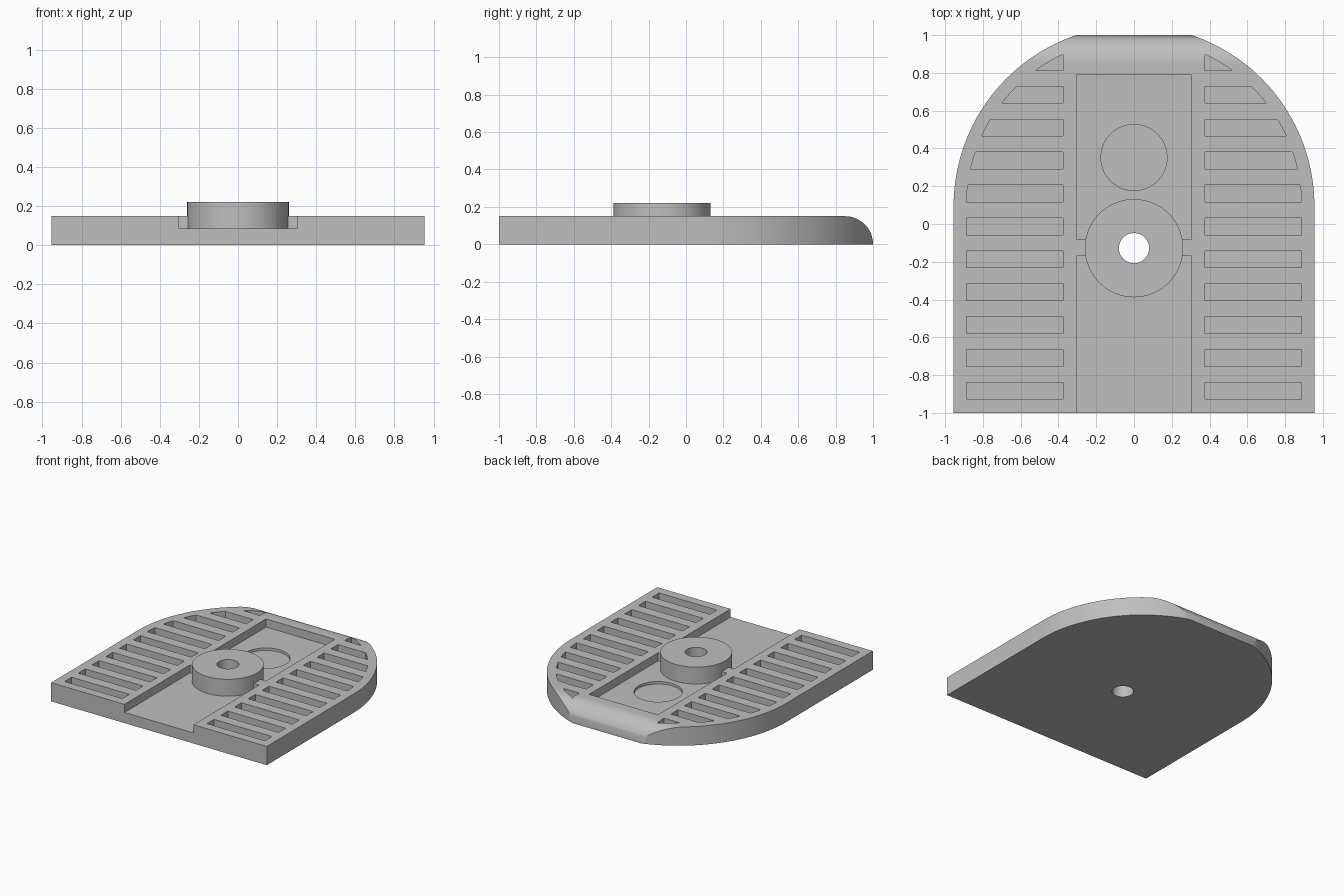
import bpy, bmesh
from math import pi, sin, cos, asin

if "Cube" in bpy.data.objects:
    bpy.data.objects.remove(bpy.data.objects["Cube"], do_unlink=True)

gray = bpy.data.materials.new("plain gray")
gray.use_nodes = True
gray.diffuse_color = (0.52, 0.52, 0.52, 1)
gray.node_tree.nodes["Principled BSDF"].inputs["Base Color"].default_value = gray.diffuse_color

THICK, FLOOR = 0.15, 0.085
HUB_Y = -0.128


def prism(name, points, direction):
    """Closed solid: a flat polygon swept along a direction."""
    bm = bmesh.new()
    face = bm.faces.new([bm.verts.new(p) for p in points])
    swept = bmesh.ops.extrude_face_region(bm, geom=[face])["geom"]
    moved = [g for g in swept if isinstance(g, bmesh.types.BMVert)]
    bmesh.ops.translate(bm, verts=moved, vec=direction)
    bmesh.ops.recalc_face_normals(bm, faces=bm.faces)
    mesh = bpy.data.meshes.new(name)
    bm.to_mesh(mesh)
    bm.free()
    mesh.materials.append(gray)
    obj = bpy.data.objects.new(name, mesh)
    bpy.context.collection.objects.link(obj)
    return obj


def upright(name, outline, bottom, top):
    return prism(name, [(x, y, bottom) for x, y in outline], (0, 0, top - bottom))


def circle(radius, y, count=72):
    return [(radius * cos(2 * pi * i / count), y + radius * sin(2 * pi * i / count))
            for i in range(count)]


def mirrored(half):
    """Complete a right-hand outline, listed front to back."""
    return half + [(-x, y) for x, y in reversed(half)]


def arch(radius, front, back):
    """Straight sides, round shoulders and a trimmed flat back."""
    centre = 0.095
    limit = asin((back - centre) / radius)
    return mirrored([(radius, front)] +
                    [(radius * cos(limit * i / 32), centre + radius * sin(limit * i / 32))
                     for i in range(33)])


def boolean(target, tool, operation):
    mod = target.modifiers.new(operation.lower(), "BOOLEAN")
    mod.object, mod.operation, mod.solver = tool, operation, "EXACT"
    bpy.ops.object.select_all(action="DESELECT")
    bpy.context.view_layer.objects.active = target
    target.select_set(True)
    bpy.ops.object.modifier_apply(modifier=mod.name)
    bpy.data.objects.remove(tool, do_unlink=True)


# Base plate with its back edge rounded over
plate = upright("base_plate", arch(0.955, -1, 1), 0, THICK)
side = [(-1, -1.2, -0.1), (-1, 1, -0.1)]
side += [(-1, 1 - THICK + THICK * cos(a), THICK * sin(a))
         for a in [i * pi / 48 for i in range(24)]]
side += [(-1, 1 - THICK, THICK), (-1, 1 - THICK, THICK + 0.0001), (-1, -1.2, THICK + 0.0001)]
boolean(plate, prism("round_over", side, (2, 0, 0)), "INTERSECT")

# Central channel, open at the front, with two tabs that meet the hub
channel = mirrored([(0.305, -1.1), (0.305, -0.17), (0.25, -0.17),
                    (0.25, -0.083), (0.305, -0.083), (0.305, 0.79)])
boolean(plate, upright("channel", channel, FLOOR, 0.3), "DIFFERENCE")

# Shallow round recess in the channel floor
boolean(plate, upright("recess", circle(0.175, 0.352), FLOOR - 0.02, 0.3), "DIFFERENCE")

# Rows of slots, trimmed to an inset copy of the plate outline
for sign in (-1, 1):
    for row in range(11):
        y = -0.883 + 0.1741 * row
        x0, x1 = sign * 0.375, sign * 0.95
        bar = [(x0, y - 0.0445), (x1, y - 0.0445), (x1, y + 0.0445), (x0, y + 0.0445)]
        slot = upright("slot", bar, FLOOR, 0.3)
        boolean(slot, upright("slot_limit", arch(0.887, -1, 0.95), 0, 0.4), "INTERSECT")
        boolean(plate, slot, "DIFFERENCE")

# Raised hub with a bore right through
boolean(plate, upright("hub", circle(0.26, HUB_Y), 0.03, 0.22), "UNION")
boolean(plate, upright("bore", circle(0.08, HUB_Y, 48), -0.1, 0.4), "DIFFERENCE")

bpy.ops.object.select_all(action="DESELECT")
plate.select_set(True)
bpy.context.view_layer.objects.active = plate
bpy.ops.object.shade_smooth_by_angle(angle=pi / 6)
